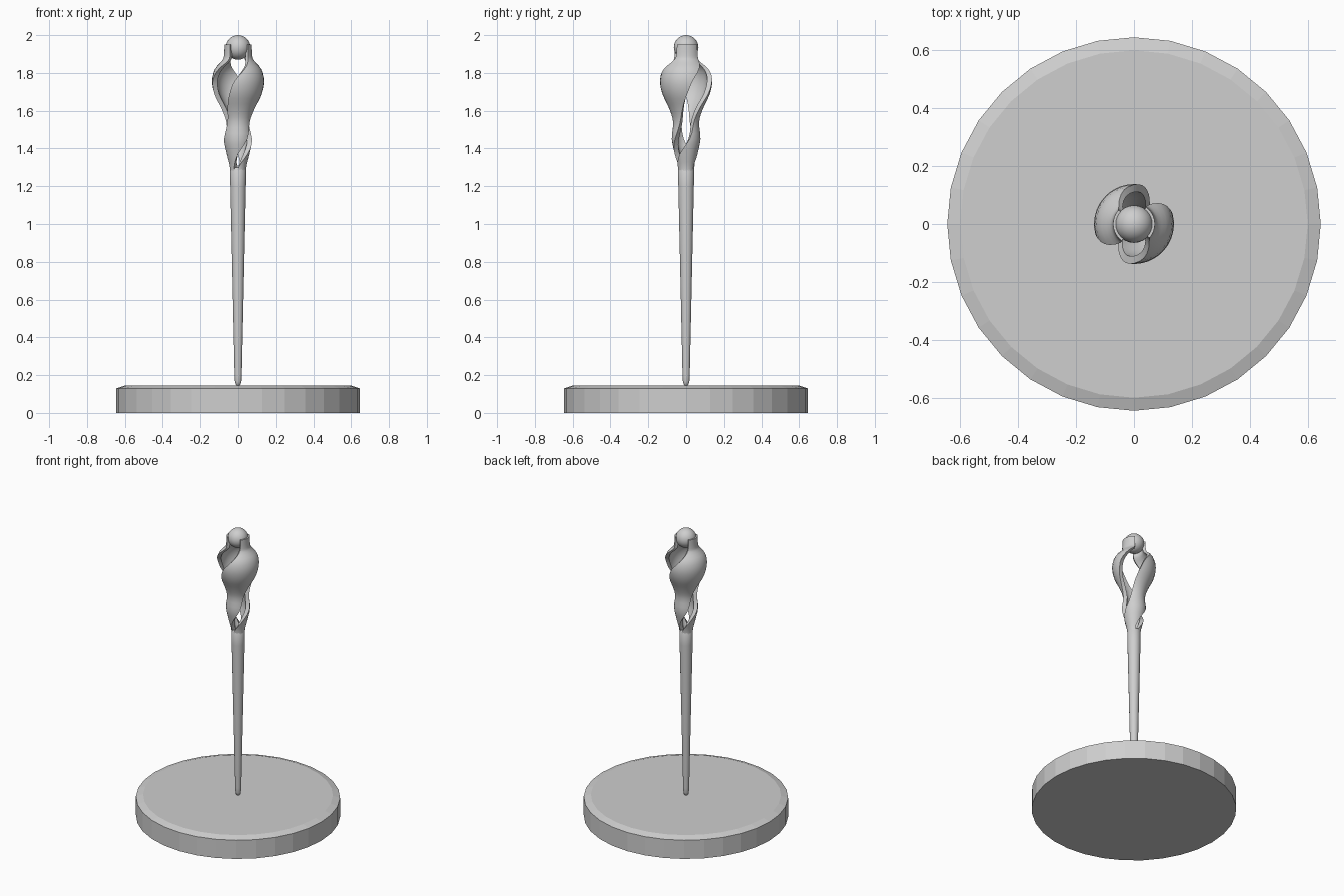
import bpy
import bmesh
from math import sin, cos, pi, radians

cube = bpy.data.objects.get("Cube")
if cube:
    bpy.data.objects.remove(cube, do_unlink=True)

grey = bpy.data.materials.new("plain grey")
grey.use_nodes = True
tone = (0.62, 0.62, 0.62, 1)
grey.diffuse_color = tone
for node in grey.node_tree.nodes:
    if node.type == 'BSDF_PRINCIPLED':
        node.inputs["Base Color"].default_value = tone


def finish(name, bm, smooth=None):
    bmesh.ops.recalc_face_normals(bm, faces=bm.faces)
    mesh = bpy.data.meshes.new(name)
    bm.to_mesh(mesh)
    bm.free()
    mesh.materials.append(grey)
    obj = bpy.data.objects.new(name, mesh)
    bpy.context.collection.objects.link(obj)
    if smooth:
        bpy.ops.object.select_all(action='DESELECT')
        obj.select_set(True)
        bpy.context.view_layer.objects.active = obj
        bpy.ops.object.shade_smooth_by_angle(angle=radians(smooth))
    return obj


def loft(bm, rings):
    """Skin closed rings of points and cap both ends."""
    loops = [[bm.verts.new(p) for p in ring] for ring in rings]
    n = len(loops[0])
    for a, b in zip(loops, loops[1:]):
        for i in range(n):
            j = (i + 1) % n
            bm.faces.new((a[i], a[j], b[j], b[i]))
    bm.faces.new(loops[0][::-1])
    bm.faces.new(loops[-1])


def lathe(name, profile, sides, smooth=None):
    bm = bmesh.new()
    loft(bm, [[(r * cos(2 * pi * i / sides), r * sin(2 * pi * i / sides), z)
               for i in range(sides)] for r, z in profile])
    return finish(name, bm, smooth)


def spline(keys, steps):
    """Catmull-Rom interpolation of key tuples."""
    pts = [keys[0]] + keys + [keys[-1]]
    out = []
    for p, a, b, q in zip(pts, pts[1:], pts[2:], pts[3:]):
        for s in range(steps):
            t = s / steps
            out.append([0.5 * (2 * y + (z - x) * t + (2*x - 5*y + 4*z - w) * t**2
                               + (3*y - x - 3*z + w) * t**3)
                        for x, y, z, w in zip(p, a, b, q)])
    return out + [list(keys[-1])]


# Round plinth with a chamfered rim
lathe("base", [(0.645, 0), (0.645, 0.13), (0.6, 0.145)], 32)

# Slim tapered shaft with a rounded tip
lathe("shaft", [(0.004, 0.143), (0.012, 0.15), (0.017, 0.165), (0.019, 0.2),
                (0.03, 0.7), (0.041, 1.2), (0.042, 1.29), (0.036, 1.3)], 24, 40)

# Ball finial
bm = bmesh.new()
bmesh.ops.create_uvsphere(bm, u_segments=24, v_segments=16, radius=0.065)
bmesh.ops.translate(bm, verts=bm.verts, vec=(0, 0, 1.935))
finish("ball", bm, 40)

# Twisted blades: height, outer radius, direction, half width (degrees), thickness
blade = [(1.27, 0.041, -205, 85, 0.03),
         (1.31, 0.045, -188, 72, 0.026),
         (1.37, 0.06, -152, 62, 0.026),
         (1.45, 0.076, -108, 58, 0.026),
         (1.54, 0.069, -85, 58, 0.026),
         (1.61, 0.089, -70, 58, 0.026),
         (1.69, 0.126, -54, 57, 0.026),
         (1.76, 0.138, -41, 56, 0.026),
         (1.82, 0.123, -20, 54, 0.024),
         (1.865, 0.085, 0, 52, 0.022),
         (1.89, 0.075, 5, 50, 0.02),
         (1.95, 0.072, 6, 48, 0.02)]
columns = 12
for side, turn in (("right", 0), ("left", 180)):
    rings = []
    for z, r, mid, half, thick in spline(blade, 3):
        angles = [radians(turn + mid + half * (2 * i / columns - 1))
                  for i in range(columns + 1)]
        inner = max(r - thick, 0.012)
        rings.append([(r * cos(a), r * sin(a), z) for a in angles]
                     + [(inner * cos(a), inner * sin(a), z) for a in reversed(angles)])
    bm = bmesh.new()
    loft(bm, rings)
    finish(side + "_blade", bm, 40)
